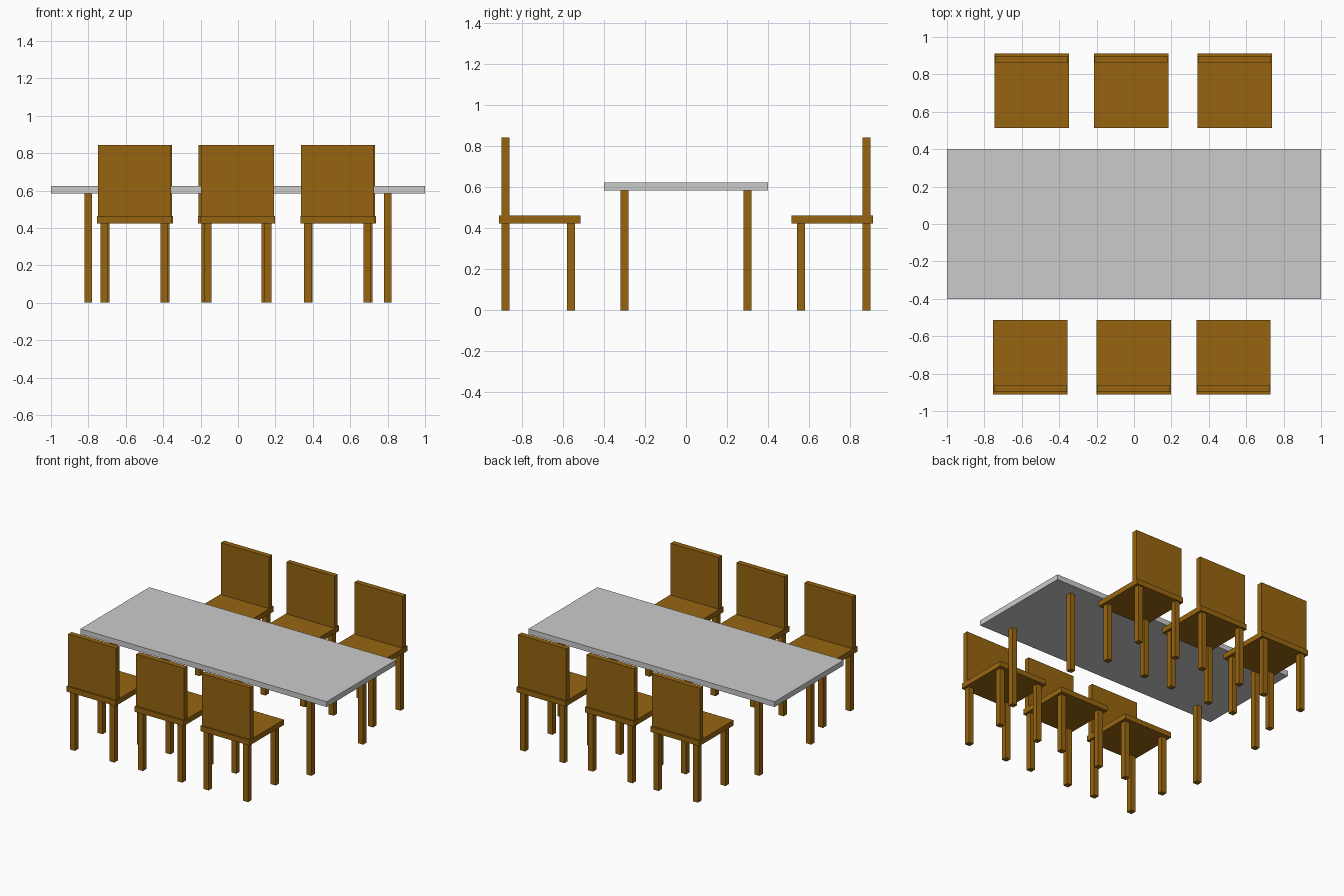
import bpy

if "Cube" in bpy.data.objects:
    bpy.data.objects.remove(bpy.data.objects["Cube"])

wood = bpy.data.materials.new("brown_wood")
wood.diffuse_color = (0.31, 0.13, 0.005, 1)
wood.use_nodes = True
wood.node_tree.nodes["Principled BSDF"].inputs["Base Color"].default_value = wood.diffuse_color


def box(name, center, size, material=None):
    """Axis-aligned box with its mesh scaled to the real size."""
    bpy.ops.mesh.primitive_cube_add(size=1, location=center)
    obj = bpy.context.object
    obj.name = name
    for v in obj.data.vertices:
        v.co = [c * s for c, s in zip(v.co, size)]
    if material:
        obj.data.materials.append(material)
    return obj


def legs(prefix, xs, ys, height):
    """Four square legs standing on the floor."""
    for x in xs:
        for y in ys:
            box(prefix + "_leg", (x, y, height / 2), (0.04, 0.04, height), wood)


def chair(x, side):
    """Chair facing the table; side is -1 for the front row, 1 for the back."""
    box("chair_seat", (x, side * 0.712, SEAT_Z + T / 2), (0.398, 0.398, T), wood)
    box("chair_back", (x, side * 0.88, SEAT_Z + T + 0.19), (0.39, T, 0.38), wood)
    legs("chair", (x - 0.16, x + 0.16), (side * 0.56, side * 0.88), SEAT_Z)


T = 0.039        # board thickness
SEAT_Z = 0.424   # underside of seats
TABLE_Z = 0.584  # underside of tabletop

# Table
box("tabletop", (0, 0, TABLE_Z + T / 2), (2.0, 0.8, T))
legs("table", (-0.8, 0.8), (-0.3, 0.3), TABLE_Z)

# Two slightly irregular rows of chairs
for side, row in ((-1, (-0.554, -0.002, 0.532)), (1, (-0.547, -0.015, 0.538))):
    for x in row:
        chair(x, side)
